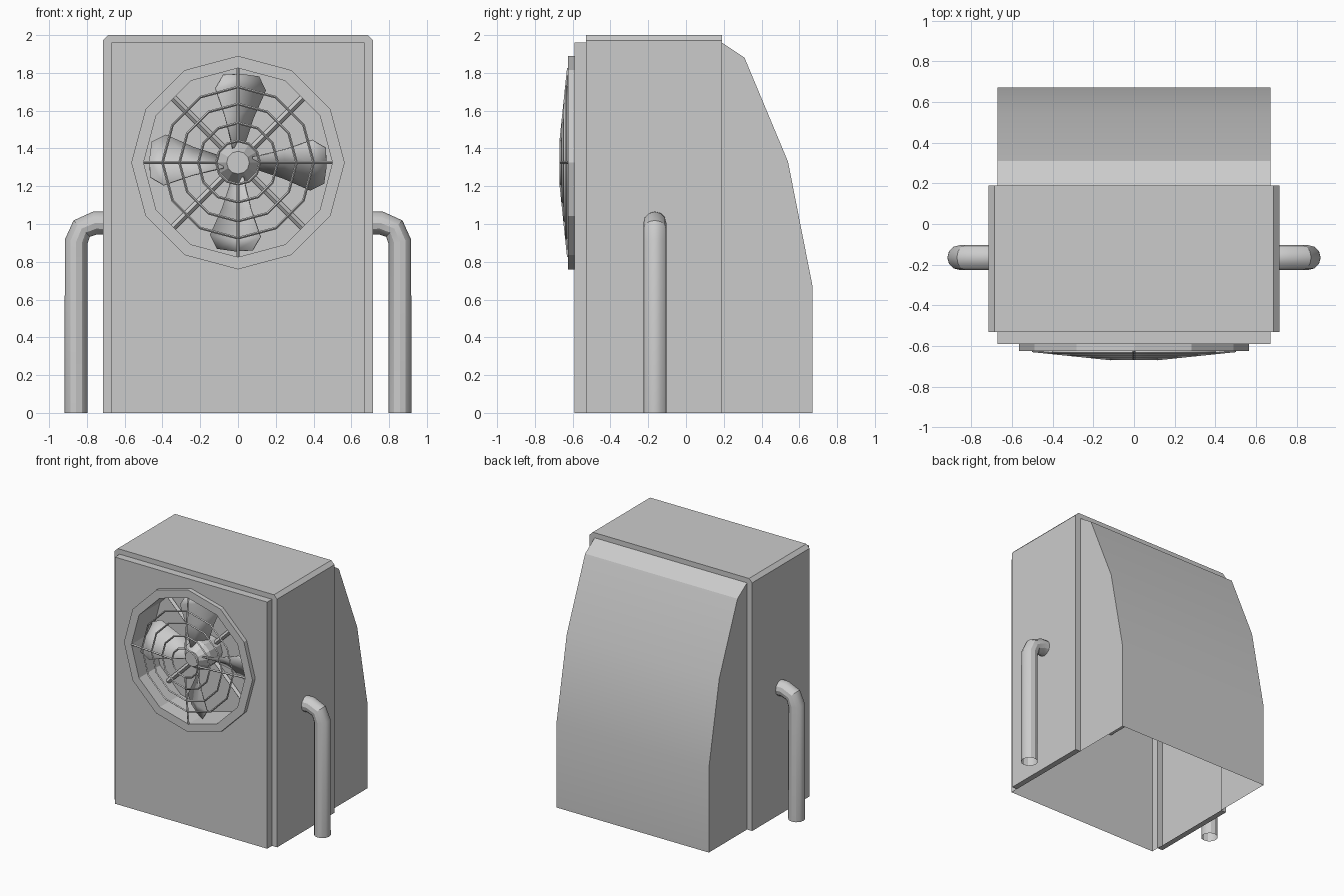
import bpy, bmesh, math
from mathutils import Matrix, Vector

cube = bpy.data.objects.get("Cube")
if cube:
    bpy.data.objects.remove(cube)

grey = bpy.data.materials.new("plain grey")
grey.use_nodes = True
COLOUR = (0.6, 0.6, 0.6, 1)
grey.diffuse_color = COLOUR
grey.node_tree.nodes["Principled BSDF"].inputs["Base Color"].default_value = COLOUR

FAN_Z = 1.325
SIDES = 12


def finish(obj, smooth=True):
    """Give the object its colour and shading."""
    obj.data.materials.append(grey)
    bpy.ops.object.select_all(action='DESELECT')
    bpy.context.view_layer.objects.active = obj
    obj.select_set(True)
    if obj.type == 'CURVE':
        bpy.ops.object.convert(target='MESH')
    if smooth:
        bpy.ops.object.shade_smooth_by_angle(angle=math.radians(30))
    return obj


def from_bmesh(name, bm, smooth=True):
    mesh = bpy.data.meshes.new(name)
    bm.to_mesh(mesh)
    bm.free()
    obj = bpy.data.objects.new(name, mesh)
    bpy.context.collection.objects.link(obj)
    return finish(obj, smooth)


def tube(name, paths, radius, resolution, cyclic=False):
    """Round wires or pipes along straight-sided paths."""
    curve = bpy.data.curves.new(name, 'CURVE')
    curve.dimensions = '3D'
    curve.bevel_depth = radius
    curve.bevel_resolution = resolution
    for path in paths:
        spline = curve.splines.new('POLY')
        spline.points.add(len(path) - 1)
        for point, co in zip(spline.points, path):
            point.co = (*co, 1)
        spline.use_cyclic_u = cyclic
    obj = bpy.data.objects.new(name, curve)
    bpy.context.collection.objects.link(obj)
    return finish(obj)


def polar(r, angle, y):
    return Vector((r * math.sin(angle), y, FAN_Z + r * math.cos(angle)))


def circle(r, y):
    return [polar(r, 2 * math.pi * i / SIDES, y) for i in range(SIDES)]


def lathe(name, profile, cap_end=False):
    """Turn (radius, y) points about the fan axis."""
    bm = bmesh.new()
    loops = [[bm.verts.new(p) for p in circle(r, y)] for r, y in profile]
    for a, b in zip(loops, loops[1:]):
        for i in range(SIDES):
            j = (i + 1) % SIDES
            bm.faces.new((a[i], a[j], b[j], b[i]))
    if cap_end:
        bm.faces.new(loops[-1])
    bmesh.ops.recalc_face_normals(bm, faces=bm.faces)
    return from_bmesh(name, bm, smooth=False)


# Casing: one skin of arches, open underneath, with a wider middle band
def arch(bm, half, y, top, chamfer=0):
    pts = [(half, 0), (half, top - chamfer), (half - chamfer, top)]
    pts += [(-x, z) for x, z in reversed(pts)]
    return [bm.verts.new((x, y, z)) for x, z in pts]


IN, OUT = 0.67, 0.715
bm = bmesh.new()
stations = [(IN, -0.59, 1.96, 0), (IN, -0.53, 1.96, 0), (OUT, -0.53, 2.0, 0.028),
            (OUT, 0.19, 2.0, 0.028), (IN, 0.19, 1.96, 0), (IN, 0.31, 1.88, 0),
            (IN, 0.54, 1.33, 0), (IN, 0.67, 0.67, 0)]
arches = [arch(bm, *s) for s in stations]
for a, b in zip(arches, arches[1:]):
    for i in range(5):
        bm.faces.new((a[i], a[i + 1], b[i + 1], b[i]))
bm.faces.new(arches[-1])
for i in (0, -1):  # foot strips under the wide band
    bm.faces.new((arches[1][i], arches[2][i], arches[3][i], arches[4][i]))
# Side walls reach the ground at the back of the casing
bmesh.ops.remove_doubles(bm, verts=bm.verts, dist=0.0005)
# Front panel with the round opening
outline = [e for e in bm.edges if all(v.co.y < -0.58 for v in e.verts)]
low = sorted((v for v in bm.verts if v.co.y < -0.58 and v.co.z < 0.01), key=lambda v: v.co.x)
outline.append(bm.edges.new(low))
hole = [bm.verts.new(p) for p in circle(0.53, -0.59)]
outline += [bm.edges.new((hole[i - 1], hole[i])) for i in range(SIDES)]
bmesh.ops.triangle_fill(bm, edges=outline, use_beauty=True)
bmesh.ops.recalc_face_normals(bm, faces=bm.faces)
from_bmesh("casing", bm)

# Fan housing: rim on the panel and a cup behind it
lathe("fan_housing", [(0.565, -0.36), (0.565, -0.625), (0.5, -0.625), (0.5, -0.36)], True)

# Fan hub
lathe("fan_hub", [(0.115, -0.36), (0.115, -0.5), (0.06, -0.58)], True)

# Fan blades: four pitched paddles
bm = bmesh.new()
for k in range(4):
    turn = k * math.pi / 2
    rows = []
    for r, spread in ((0.08, 0.35), (0.25, 0.3), (0.41, 0.33), (0.47, 0.2)):
        rows.append([bm.verts.new(polar(r, turn + 0.04 + s * spread, -0.49 + s * 0.07))
                     for s in (-1, 0, 1)])
    for a, b in zip(rows, rows[1:]):
        for i in range(2):
            bm.faces.new((a[i], a[i + 1], b[i + 1], b[i]))
blades = from_bmesh("fan_blades", bm)
thick = blades.modifiers.new("thickness", 'SOLIDIFY')
thick.thickness = 0.008

# Diagonal struts behind the blades
tube("fan_struts", [[polar(0.1, a, -0.39), polar(0.5, a, -0.39)]
                    for a in (math.pi * (2 * k + 1) / 4 for k in range(4))], 0.018, 0)


# Domed wire guard: rings and four spokes
def guard_y(r):
    return -0.662 + 0.04 * (r - 0.115) / 0.385


tube("guard_rings", [circle(r, guard_y(r)) for r in (0.115, 0.21, 0.31, 0.4)], 0.007, 0, True)
tube("guard_spokes", [[polar(r, k * math.pi / 2, guard_y(r)) for r in (0.115, 0.5)]
                      for k in range(4)], 0.008, 0)

# Side pipes, mirrored
PIPE_Y, BEND = -0.165, 0.1
for name, side in (("left_pipe", 1), ("right_pipe", -1)):
    path = [(side * 0.71, PIPE_Y, 1.005)]
    for k in range(3):
        a = k * math.pi / 4
        path.append((side * (0.757 + BEND * math.sin(a)), PIPE_Y, 0.905 + BEND * math.cos(a)))
    path.append((side * 0.857, PIPE_Y, 0))
    tube(name, [path], 0.061, 4)
